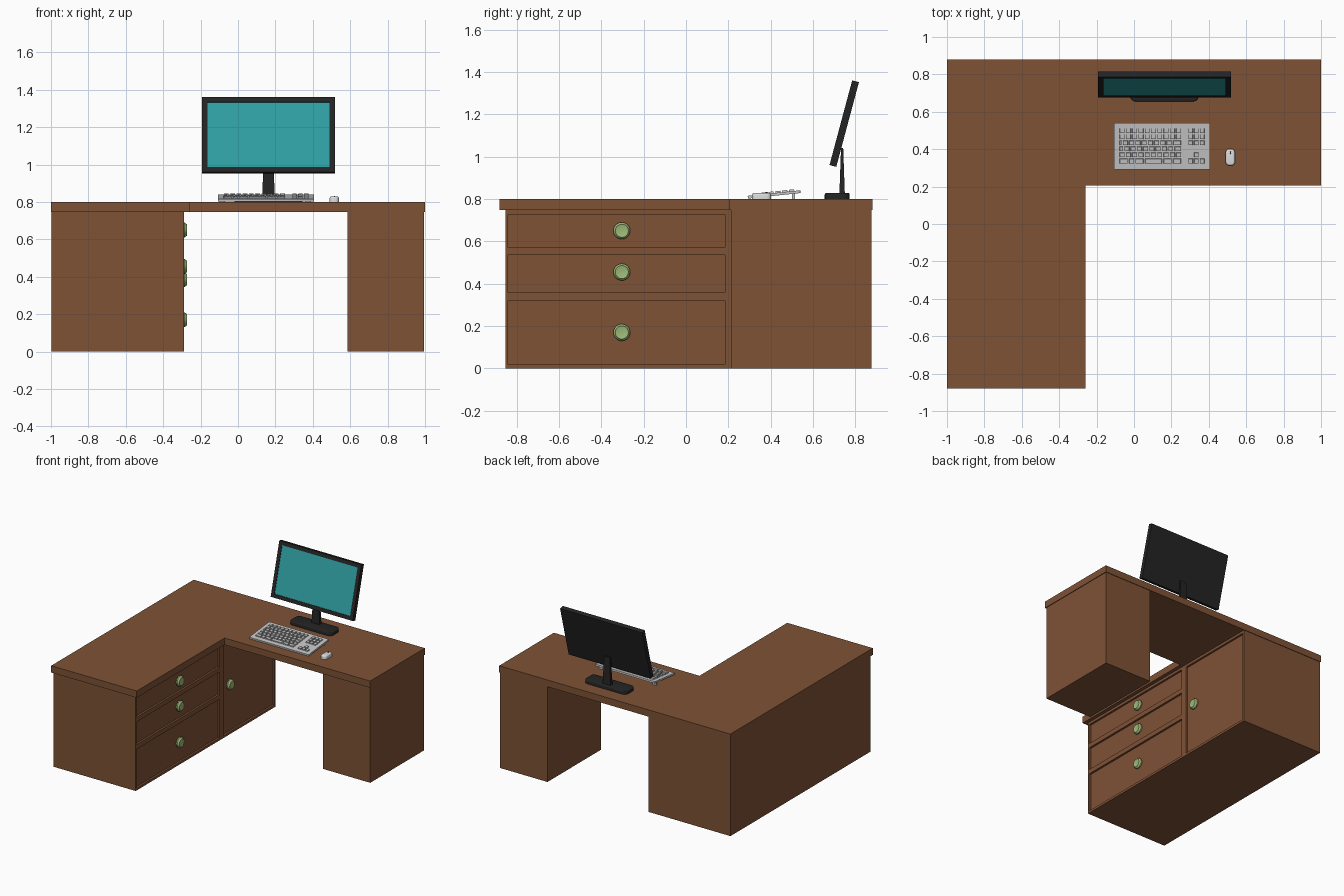
import bpy, bmesh, math
from mathutils import Matrix, Vector

if "Cube" in bpy.data.objects:
    bpy.data.objects.remove(bpy.data.objects["Cube"])


def lin(c):
    c /= 255
    return c / 12.92 if c <= 0.04045 else ((c + 0.055) / 1.055) ** 2.4


def material(name, r, g, b):
    m = bpy.data.materials.new(name)
    m.diffuse_color = (lin(r), lin(g), lin(b), 1)
    m.use_nodes = True
    m.node_tree.nodes["Principled BSDF"].inputs["Base Color"].default_value = m.diffuse_color
    return m


WOOD = material("brown wood", 126, 82, 54)
BLACK = material("black plastic", 36, 36, 37)
TEAL = material("teal screen", 48, 160, 163)
GREY = material("light grey plastic", 198, 198, 198)
WHITE = material("mouse white", 220, 220, 220)
GREEN = material("green knob", 158, 186, 120)


def finish(bm, name, mat, smooth=False, matrix=None):
    if matrix:
        bm.transform(matrix)
    bmesh.ops.recalc_face_normals(bm, faces=bm.faces)
    me = bpy.data.meshes.new(name)
    bm.to_mesh(me)
    bm.free()
    me.materials.append(mat)
    ob = bpy.data.objects.new(name, me)
    bpy.context.collection.objects.link(ob)
    if smooth:
        bpy.ops.object.select_all(action='DESELECT')
        ob.select_set(True)
        bpy.context.view_layer.objects.active = ob
        bpy.ops.object.shade_smooth_by_angle(angle=math.radians(35))
    return ob


def add_box(bm, x, y, z):
    m = Matrix.Translation(((x[0] + x[1]) / 2, (y[0] + y[1]) / 2, (z[0] + z[1]) / 2))
    m = m @ Matrix.Diagonal((x[1] - x[0], y[1] - y[0], z[1] - z[0], 1))
    return bmesh.ops.create_cube(bm, size=1, matrix=m)['verts']


def box(name, mat, x, y, z, matrix=None):
    bm = bmesh.new()
    add_box(bm, x, y, z)
    return finish(bm, name, mat, matrix=matrix)


def rounded_slab(name, mat, x, y, z, radius, segs, rim=0.0, matrix=None):
    """Box with rounded vertical corners and an optional softened upper rim."""
    bm = bmesh.new()
    add_box(bm, x, y, z)
    upright = [e for e in bm.edges if abs(e.verts[0].co.z - e.verts[1].co.z) > 1e-5]
    bmesh.ops.bevel(bm, geom=upright, offset=radius, segments=segs, profile=0.5, affect='EDGES')
    if rim:
        top = [e for e in bm.edges if all(v.co.z > z[1] - 1e-5 for v in e.verts)]
        bmesh.ops.bevel(bm, geom=top, offset=rim, segments=3, profile=0.5, affect='EDGES')
    return finish(bm, name, mat, smooth=True, matrix=matrix)


# L-shaped desk top
bm = bmesh.new()
outline = [(-1, -.88), (-.26, -.88), (-.26, .205), (1, .205), (1, .88), (-1, .88)]
face = bm.faces.new([bm.verts.new((x, y, .747)) for x, y in outline])
ext = bmesh.ops.extrude_face_region(bm, geom=[face])['geom']
bmesh.ops.translate(bm, verts=[v for v in ext if isinstance(v, bmesh.types.BMVert)], vec=(0, 0, .053))
finish(bm, "desk_top", WOOD)

# right pedestal and left cabinet
box("right_pedestal", WOOD, (.585, .995), (.213, .876), (0, .747))
FRONT, BACKSET = -.288, -.302
box("left_cabinet", WOOD, (-.998, BACKSET - .004), (-.853, .876), (0, .747))

# cabinet face frame around the recessed drawers and door
bm = bmesh.new()
for y in ((-.853, -.84), (.185, .235), (.862, .876)):
    add_box(bm, (BACKSET - .004, FRONT), y, (0, .747))
for z in ((0, .018), (.322, .358), (.536, .572), (.727, .747)):
    add_box(bm, (BACKSET - .004, FRONT), (-.84, .185), z)
for z in ((0, .018), (.727, .747)):
    add_box(bm, (BACKSET - .004, FRONT), (.235, .862), z)
finish(bm, "cabinet_face_frame", WOOD)


# turned knobs
def knob(name, y, z):
    prof = [(0, 0), (.03, 0), (.04, .007), (.04, .016), (.031, .028), (.027, .026), (0, .029)]
    bm = bmesh.new()
    vs = [bm.verts.new((r, 0, h)) for r, h in prof]
    es = [bm.edges.new(p) for p in zip(vs, vs[1:])]
    bmesh.ops.spin(bm, geom=vs + es, axis=(0, 0, 1), cent=(0, 0, 0), steps=20, angle=math.tau)
    bmesh.ops.remove_doubles(bm, verts=bm.verts, dist=1e-5)
    m = Matrix.Translation((BACKSET, y, z)) @ Matrix.Rotation(math.pi / 2, 4, 'Y')
    finish(bm, name, GREEN, smooth=True, matrix=m)


# drawers and door
drawers = (("top", .573, .726, .65), ("middle", .359, .535, .455), ("bottom", .019, .321, .17))
for label, z0, z1, kz in drawers:
    box(label + "_drawer", WOOD, (BACKSET - .004, BACKSET), (-.839, .184), (z0, z1))
    knob(label + "_drawer_knob", -.303, kz)
box("cabinet_door", WOOD, (BACKSET - .004, BACKSET), (.236, .861), (.019, .726))
knob("door_knob", .32, .385)

# monitor panel, tilted back, with a slightly sunken screen
MX = .163
tilt = Matrix.Translation((MX, .747, 1.156)) @ Matrix.Rotation(math.radians(-15), 4, 'X')
bm = bmesh.new()
add_box(bm, (-.355, .355), (-.0165, .0165), (-.207, .207))
bmesh.ops.recalc_face_normals(bm, faces=bm.faces)
front = min(bm.faces, key=lambda f: f.calc_center_median().y)
bmesh.ops.inset_region(bm, faces=[front], thickness=.028, use_even_offset=True)
bmesh.ops.inset_region(bm, faces=[front], thickness=.0005, depth=-.003)
front.material_index = 1
finish(bm, "monitor", BLACK, matrix=tilt).data.materials.append(TEAL)

# monitor stand
rounded_slab("monitor_base", BLACK, (-.02, .345), (.655, .772), (.8, .828), .03, 4, .006)
bm = bmesh.new()
for v in add_box(bm, (MX - .034, MX + .034), (.724, .75), (.82, 1.04)):
    if v.co.z > 1:
        v.co.x = MX + (v.co.x - MX) * .75
        v.co.y = .737 + (v.co.y - .737) * .4
finish(bm, "monitor_neck", BLACK)

# keyboard: tilted plate with raised keys
KW, KD = .515, .25
kb = Matrix.Translation((.15, .416, .823)) @ Matrix.Rotation(math.radians(6), 4, 'X')
rounded_slab("keyboard_body", GREY, (-KW / 2, KW / 2), (-KD / 2, KD / 2), (-.008, .005), .006, 2, matrix=kb)
bm = bmesh.new()


def key(x0, x1, row, gap=.0035):
    y1 = .1 - row * .0325
    vs = add_box(bm, (x0 + gap, x1 - gap), (y1 - .0325 + gap, y1 - gap), (.004, .013))
    mid = Vector(((x0 + x1) / 2, y1 - .01625, 0))
    for v in vs:
        if v.co.z > .01:
            v.co.x = mid.x + (v.co.x - mid.x) * .92
            v.co.y = mid.y + (v.co.y - mid.y) * .92


P = .0335
for row in range(6):
    shift = (0, 0, .5, .75, 1, 0)[row] * P
    x = -.23
    if row == 5:
        for w in (1.5, 1, 1.5, 3, 1.5, 1.5):
            key(x, x + w * P, row)
            x += w * P
        continue
    if shift:
        key(x, x + shift, row)
    n = int((10 * P - shift) / P + 1e-4)
    for i in range(n):
        end = x + shift + (i + 1) * P
        key(x + shift + i * P, -.23 + 10 * P if i == n - 1 else end, row)
for row, cols in ((0, (0, 1, 2)), (1, (0, 1, 2)), (2, (0, 1, 2)), (4, (1,)), (5, (0, 1, 2))):
    for c in cols:
        key(.137 + c * .031, .137 + (c + 1) * .031, row)
finish(bm, "keyboard_keys", GREY, matrix=kb)
bm = bmesh.new()
for x in (-.2, .46 - .2):
    add_box(bm, (x + .1, x + .13), (.5, .515), (.8, .826))
finish(bm, "keyboard_feet", GREY)

# mouse with scroll wheel
rounded_slab("mouse", WHITE, (.49, .54), (.312, .402), (.8, .829), .02, 5, .01)
bm = bmesh.new()
wheel = Matrix.Translation((.515, .38, .825)) @ Matrix.Rotation(math.pi / 2, 4, 'Y')
bmesh.ops.create_cone(bm, cap_ends=True, segments=12, radius1=.008, radius2=.008, depth=.006, matrix=wheel)
finish(bm, "mouse_wheel", BLACK)
